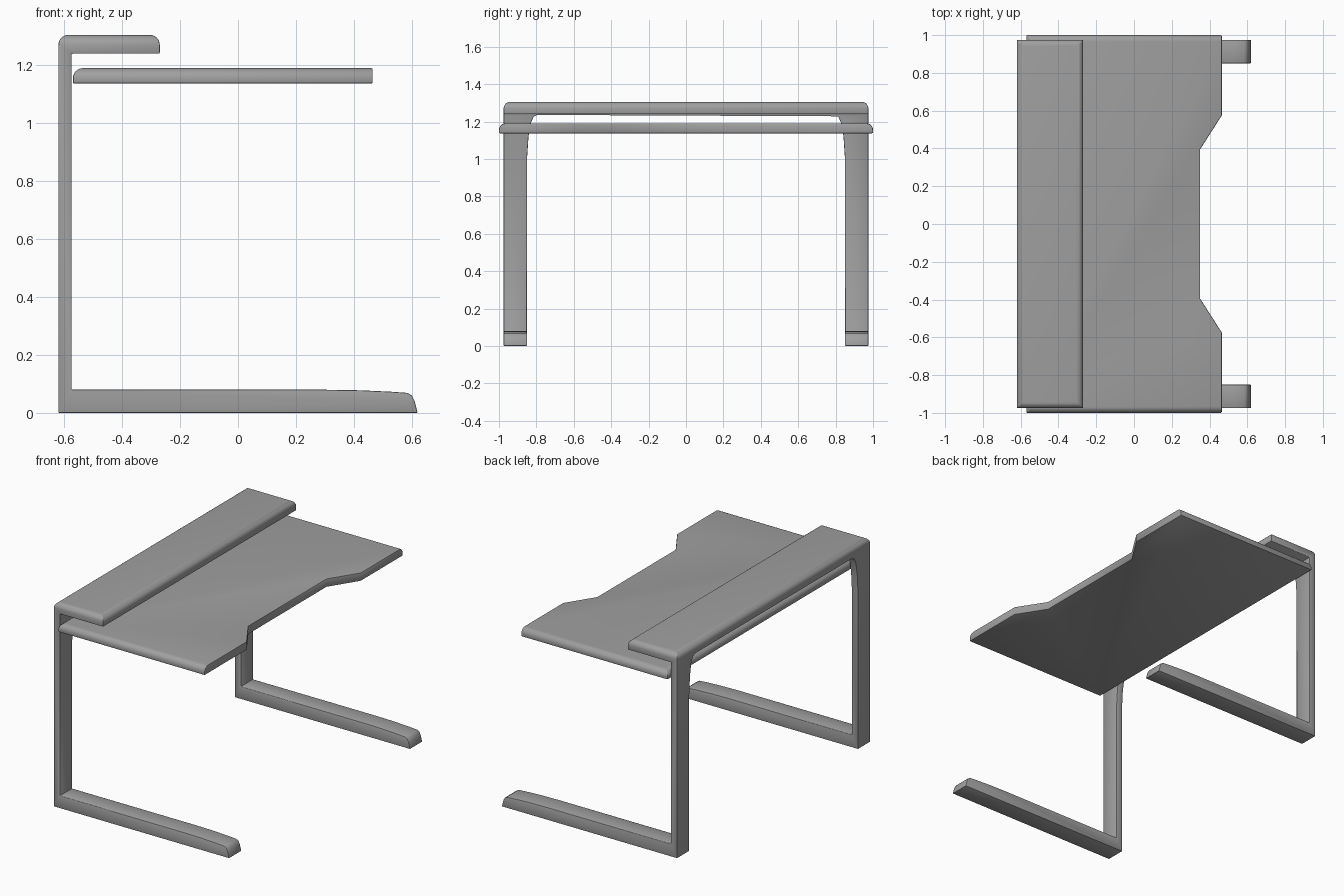
import bpy
import bmesh

default = bpy.data.objects.get("Cube")
if default:
    bpy.data.objects.remove(default, do_unlink=True)

grey = bpy.data.materials.new("plain grey")
grey.use_nodes = True
GREY = (0.35, 0.35, 0.35, 1)
grey.diffuse_color = GREY
grey.node_tree.nodes["Principled BSDF"].inputs["Base Color"].default_value = GREY


def prism(name, profile, axis, start, end, round_ends=0):
    """Extrude a 2D profile along an axis; optionally round the top edges at both y ends."""
    place = {
        "x": lambda a, b, d: (d, a, b),
        "y": lambda a, b, d: (a, d, b),
        "z": lambda a, b, d: (a, b, d),
    }[axis]
    bm = bmesh.new()
    base = bm.faces.new([bm.verts.new(place(a, b, start)) for a, b in profile])
    moved = bmesh.ops.extrude_face_region(bm, geom=[base])["geom"]
    offset = place(0, 0, end - start)
    bmesh.ops.translate(bm, vec=offset, verts=[v for v in moved if isinstance(v, bmesh.types.BMVert)])
    bmesh.ops.recalc_face_normals(bm, faces=bm.faces)
    if round_ends:
        top = max(v.co.z for v in bm.verts)
        side = max(v.co.y for v in bm.verts)
        edges = [e for e in bm.edges
                 if all(abs(v.co.z - top) < 1e-4 and abs(abs(v.co.y) - side) < 1e-4 for v in e.verts)]
        bmesh.ops.bevel(bm, geom=edges, offset=round_ends, segments=6, profile=0.5, affect="EDGES")
    mesh = bpy.data.meshes.new(name)
    bm.to_mesh(mesh)
    bm.free()
    obj = bpy.data.objects.new(name, mesh)
    bpy.context.collection.objects.link(obj)
    mesh.materials.append(grey)
    return obj


def activate(obj):
    bpy.ops.object.select_all(action="DESELECT")
    obj.select_set(True)
    bpy.context.view_layer.objects.active = obj


def soften(obj, width):
    """Fine rounded edges with smooth shading."""
    activate(obj)
    bevel = obj.modifiers.new("Edges", "BEVEL")
    bevel.width = width
    bevel.segments = 2
    bevel.limit_method = "ANGLE"
    bevel.angle_limit = 0.7
    bpy.ops.object.modifier_apply(modifier=bevel.name)
    bpy.ops.object.shade_smooth_by_angle(angle=0.6)


# Frame: feet, uprights and raised shelf share one C-shaped side profile
c_profile = [
    (-0.62, 0), (0.62, 0), (0.61, 0.04), (0.6, 0.06), (0.585, 0.069), (0.53, 0.073),
    (0.42, 0.078), (0.3, 0.08), (-0.575, 0.08), (-0.575, 1.24), (-0.27, 1.24),
    (-0.27, 1.305), (-0.62, 1.305),
]
frame = prism("desk_frame", c_profile, "y", -0.975, 0.975, round_ends=0.035)

# Opening between the two legs, flaring out into the shelf
half = [(0.85, -0.1), (0.85, 1.0), (0.842, 1.12), (0.83, 1.19), (0.815, 1.225), (0.79, 1.238)]
opening = prism("leg_opening_cutter", half + [(-y, z) for y, z in reversed(half)], "x", -1, 1)
opening.hide_render = True
activate(frame)
cut = frame.modifiers.new("Opening", "BOOLEAN")
cut.operation = "DIFFERENCE"
cut.solver = "EXACT"
cut.object = opening
bpy.ops.object.modifier_apply(modifier=cut.name)
bpy.data.objects.remove(opening, do_unlink=True)
soften(frame, 0.004)

# Desktop with a recessed front edge
edge = [(-0.57, 1.0), (0.465, 1.0), (0.465, 0.575), (0.35, 0.395)]
desktop = prism("desktop", edge + [(x, -y) for x, y in reversed(edge)], "z", 1.137, 1.19, round_ends=0.035)
soften(desktop, 0.005)
